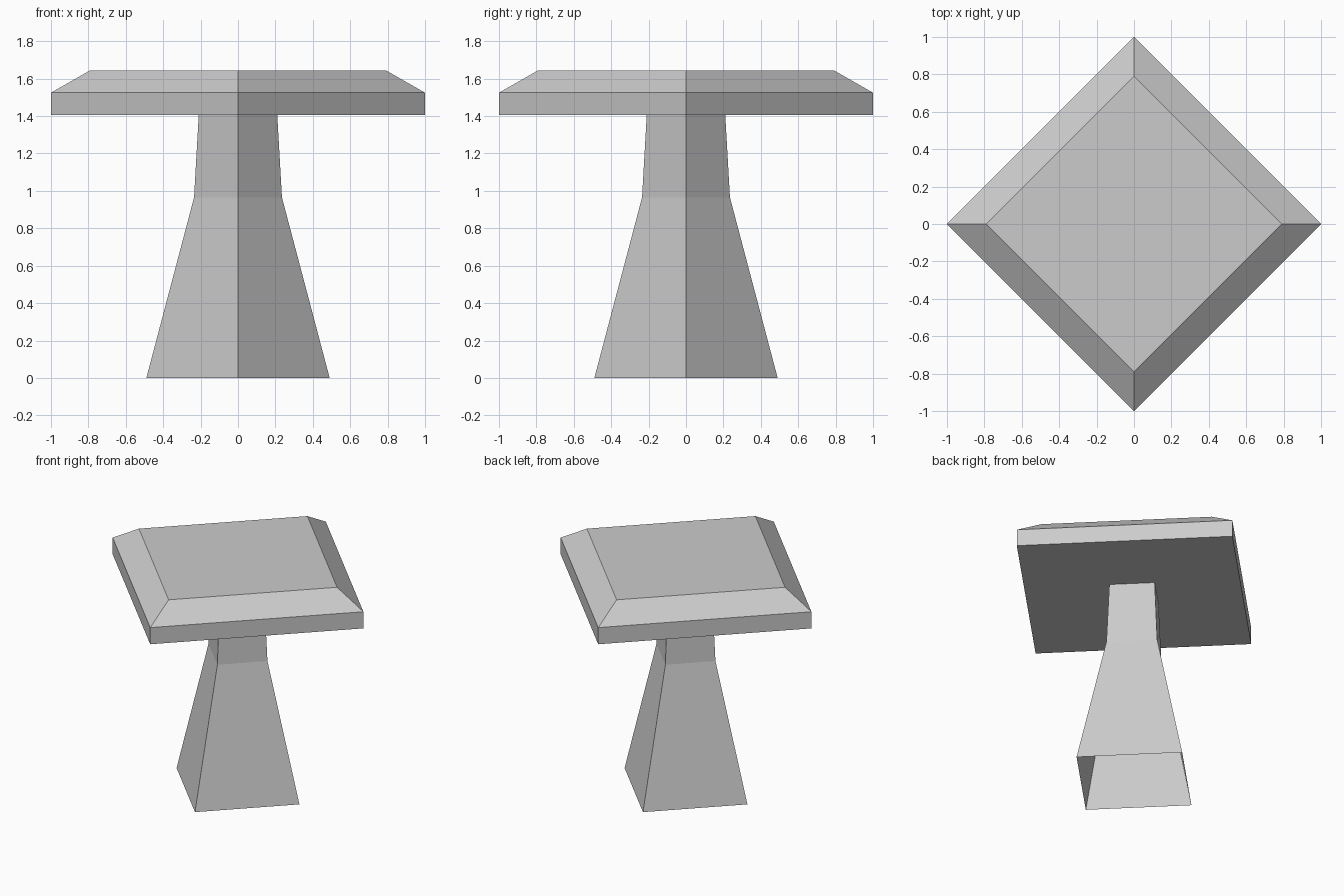
import bpy
import bmesh
from math import cos, sin, pi

cube = bpy.data.objects.get("Cube")
if cube:
    bpy.data.objects.remove(cube, do_unlink=True)

grey = bpy.data.materials.new("plain grey")
grey.use_nodes = True
colour = (0.6, 0.6, 0.6, 1)
grey.diffuse_color = colour
grey.node_tree.nodes["Principled BSDF"].inputs["Base Color"].default_value = colour


def square_loft(name, profile, capped):
    """Stack square rings, corners on the axes, from (radius, height) pairs."""
    bm = bmesh.new()
    rings = [[bm.verts.new((r * cos(i * pi / 2), r * sin(i * pi / 2), z))
              for i in range(4)] for r, z in profile]
    for low, high in zip(rings, rings[1:]):
        for i in range(4):
            j = (i + 1) % 4
            bm.faces.new((low[i], low[j], high[j], high[i]))
    if capped:
        bm.faces.new(rings[0][::-1])
        bm.faces.new(rings[-1])
    mesh = bpy.data.meshes.new(name)
    bm.to_mesh(mesh)
    bm.free()
    mesh.materials.append(grey)
    obj = bpy.data.objects.new(name, mesh)
    bpy.context.collection.objects.link(obj)
    return obj


# Flared hollow stem, open at the foot
square_loft("stem", [(0.49, 0), (0.235, 0.965), (0.21, 1.405)], capped=False)

# Square slab with a bevelled upper rim
square_loft("top_slab", [(1, 1.405), (1, 1.525), (0.79, 1.645)], capped=True)
